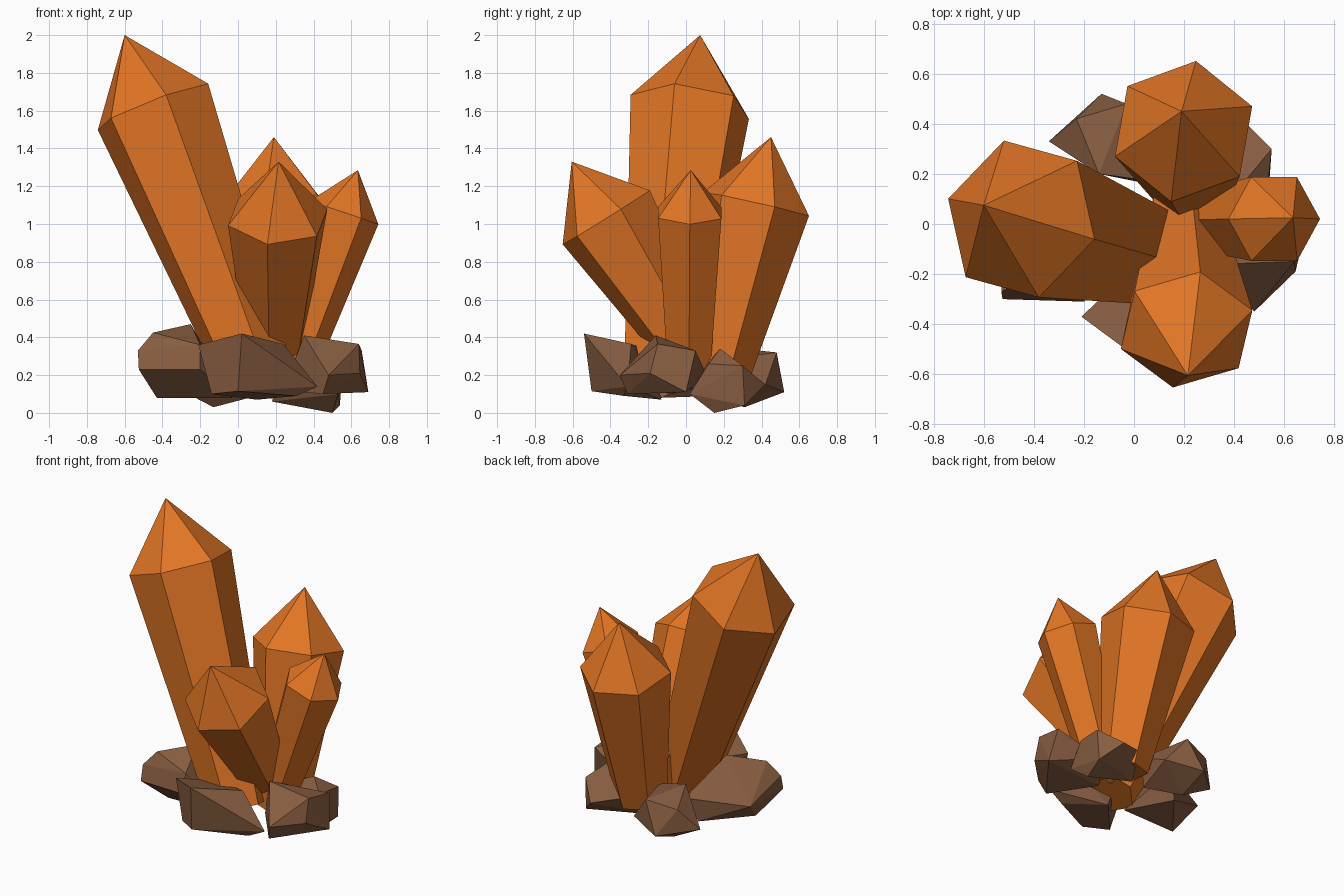
import bpy, bmesh, math
from mathutils import Vector, Matrix


def material(name, rgb):
    m = bpy.data.materials.new(name)
    m.diffuse_color = (*rgb, 1)
    return m


ORANGE = material("orange_crystal", (0.76, 0.18, 0.018))
BROWN = material("brown_stone", (0.24, 0.108, 0.052))


def hull(name, points, mat, angle):
    """Flat-faced convex solid around the points."""
    bm = bmesh.new()
    for p in points:
        bm.verts.new(p)
    bmesh.ops.convex_hull(bm, input=bm.verts[:])
    bmesh.ops.delete(bm, geom=[v for v in bm.verts if not v.link_faces], context='VERTS')
    bmesh.ops.dissolve_limit(bm, angle_limit=math.radians(angle),
                             verts=bm.verts[:], edges=bm.edges[:])
    bmesh.ops.recalc_face_normals(bm, faces=bm.faces[:])
    me = bpy.data.meshes.new(name)
    bm.to_mesh(me)
    bm.free()
    me.materials.append(mat)
    bpy.context.collection.objects.link(bpy.data.objects.new(name, me))


def crystal(name, base, shoulder, tip, r_base, r_top, corner):
    """Tapered six-sided shaft with a pointed cap; corner aims the first edge."""
    b, c, t = Vector(base), Vector(shoulder), Vector(tip)
    axis = (t - b).normalized()
    d = Vector(corner)
    d = (d - axis * d.dot(axis)).normalized()
    pts = [t]
    for i in range(6):
        spoke = Matrix.Rotation(i * math.pi / 3, 3, axis) @ d
        pts += [c + spoke * r_top, b + spoke * r_base]
    hull(name, pts, ORANGE, 1)


# Crystals
crystal("tall_left_crystal", (0.11, -0.14, 0.17), (-0.45, 0.02, 1.62), (-0.6, 0.075, 2.0), 0.195, 0.327, (-0.30, 0.083, -0.12))
crystal("back_crystal", (0.23, 0.155, 0.15), (0.198, 0.37, 1.105), (0.19, 0.45, 1.46), 0.165, 0.292, (0.05, 0.285, -0.055))
crystal("front_crystal", (0.195, 0.08, 0.23), (0.21, -0.422, 1.035), (0.215, -0.605, 1.33), 0.14, 0.277, (-0.055, -0.23, -0.145))
crystal("small_right_crystal", (0.26, 0.015, 0.17), (0.56, 0.02, 1.06), (0.635, 0.025, 1.285), 0.125, 0.193, (0.185, 0, -0.065))

# Stones around the foot, each the hull of a few corners
hull("front_stone", [
    (-0.21, -0.37, 0.36), (0.02, -0.54, 0.42), (0.24, -0.29, 0.365), (0.42, -0.31, 0.14),
    (0.31, -0.33, 0.09), (0.0, -0.5, 0.115), (-0.14, -0.40, 0.10),
    (-0.03, -0.2, 0.33), (0.1, -0.13, 0.07)], BROWN, 6)
hull("right_stone", [
    (0.35, -0.16, 0.41), (0.64, -0.15, 0.365), (0.655, 0.05, 0.33), (0.645, -0.19, 0.21),
    (0.48, -0.35, 0.2), (0.69, 0.0, 0.11), (0.45, -0.31, 0.10),
    (0.24, -0.05, 0.12), (0.36, 0.11, 0.2)], BROWN, 6)
hull("back_right_stone", [
    (0.45, 0.18, 0.34), (0.55, 0.3, 0.25), (0.53, 0.12, 0.26), (0.43, 0.42, 0.15),
    (0.54, 0.31, 0.04), (0.5, 0.15, 0.0), (0.53, 0.02, 0.1), (0.18, 0.2, 0.06),
    (0.24, 0.33, 0.2), (0.22, 0.1, 0.25)], BROWN, 6)
hull("back_left_stone", [
    (-0.03, 0.48, 0.32), (-0.13, 0.52, 0.11), (-0.34, 0.33, 0.14), (-0.23, 0.42, 0.28),
    (-0.14, 0.2, 0.35), (0.1, 0.42, 0.15), (0.08, 0.17, 0.28), (-0.13, 0.31, 0.03),
    (0.06, 0.16, 0.08)], BROWN, 6)
hull("left_stone", [
    (-0.53, -0.27, 0.33), (-0.525, -0.3, 0.23), (-0.2, -0.31, 0.23), (-0.45, -0.23, 0.425),
    (-0.25, -0.08, 0.47), (-0.2, -0.28, 0.36), (-0.5, 0.02, 0.22), (-0.43, -0.14, 0.08),
    (-0.2, 0.15, 0.09), (-0.03, -0.13, 0.08), (-0.13, 0.2, 0.25)], BROWN, 6)
